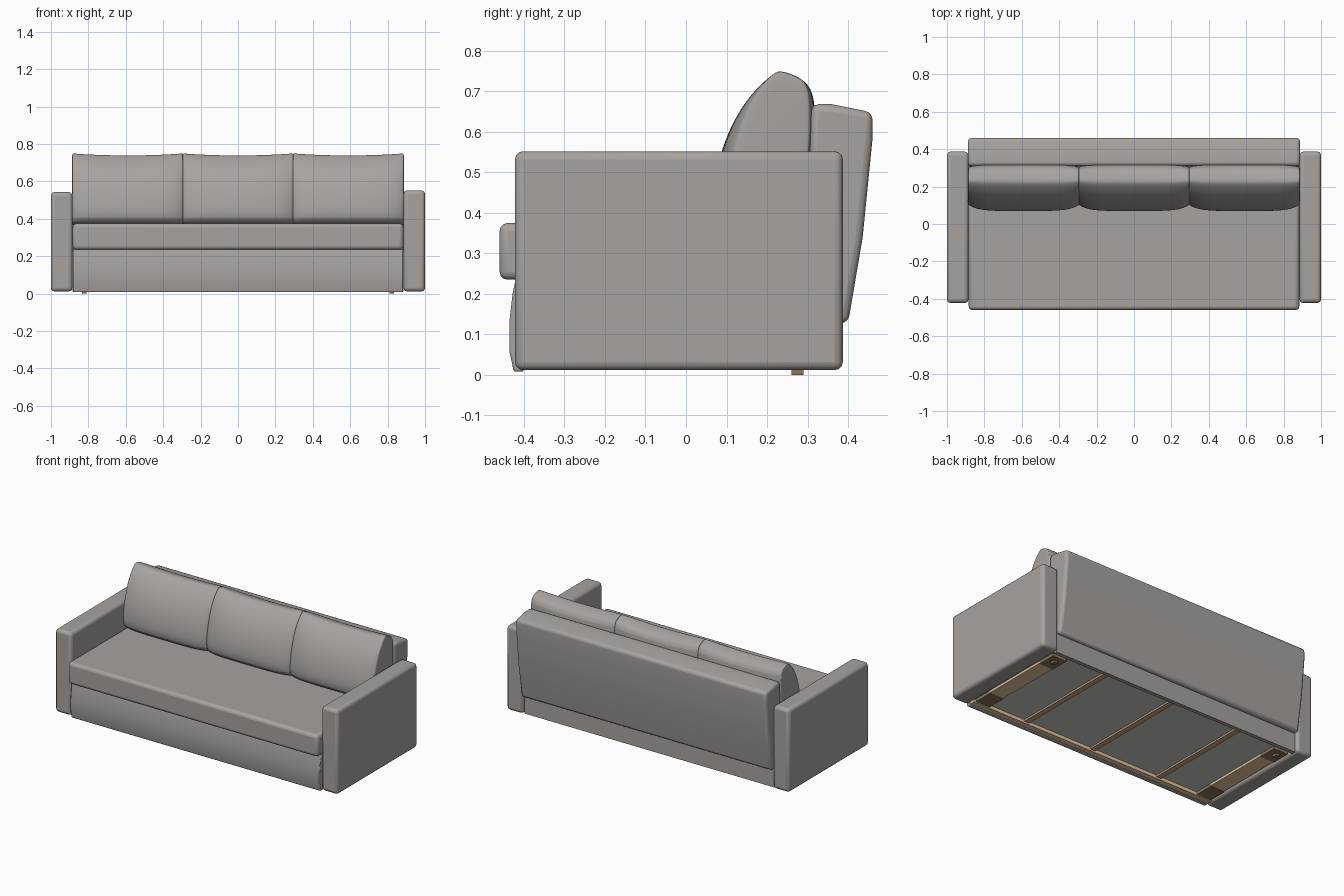
import bpy, bmesh, math
from mathutils import Vector

if "Cube" in bpy.data.objects:
    bpy.data.objects.remove(bpy.data.objects["Cube"], do_unlink=True)


def material(name, rgb):
    m = bpy.data.materials.new(name)
    m.use_nodes = True
    m.diffuse_color = (*rgb, 1)
    bsdf = next(n for n in m.node_tree.nodes if n.type == 'BSDF_PRINCIPLED')
    bsdf.inputs["Base Color"].default_value = (*rgb, 1)
    bsdf.inputs["Roughness"].default_value = 0.9
    return m


FABRIC = material("warm grey fabric", (0.385, 0.365, 0.35))
LINING = material("pale grey lining", (0.60, 0.59, 0.57))
PALE_WOOD = material("pale wood", (0.80, 0.58, 0.35))
TAN_WOOD = material("tan wood", (0.58, 0.40, 0.24))
BROWN_WOOD = material("brown wood", (0.27, 0.18, 0.10))


def finish(name, bm, mat, bevel=0, segments=3, subdivide=0):
    bmesh.ops.recalc_face_normals(bm, faces=bm.faces)
    mesh = bpy.data.meshes.new(name)
    bm.to_mesh(mesh)
    bm.free()
    mesh.materials.append(mat)
    ob = bpy.data.objects.new(name, mesh)
    bpy.context.collection.objects.link(ob)
    if bevel:
        mod = ob.modifiers.new("rounding", 'BEVEL')
        mod.width, mod.segments = bevel, segments
        mod.limit_method = 'ANGLE'
        mod.angle_limit = math.radians(35)
    if subdivide:
        mod = ob.modifiers.new("softness", 'SUBSURF')
        mod.levels = mod.render_levels = subdivide
    if bevel or subdivide:
        bpy.ops.object.select_all(action='DESELECT')
        ob.select_set(True)
        bpy.context.view_layer.objects.active = ob
        bpy.ops.object.shade_smooth_by_angle(angle=math.radians(40))
    return ob


def box(name, lo, hi, mat=FABRIC, bevel=0):
    lo, hi = Vector(lo), Vector(hi)
    bm = bmesh.new()
    bmesh.ops.create_cube(bm, size=1)
    for v in bm.verts:
        v.co = (lo + hi) / 2 + v.co * (hi - lo)
    return finish(name, bm, mat, bevel)


def loft(name, sections, mat=FABRIC, **kw):
    """Skin a list of equal closed rings and cap both ends."""
    bm = bmesh.new()
    rings = [[bm.verts.new(p) for p in ring] for ring in sections]
    n = len(rings[0])
    for a, b in zip(rings, rings[1:]):
        for i in range(n):
            j = (i + 1) % n
            bm.faces.new((a[i], a[j], b[j], b[i]))
    bm.faces.new(rings[0])
    bm.faces.new(rings[-1])
    return finish(name, bm, mat, **kw)


# Upholstered body
for side, label, top in ((1, "left", 0.552), (-1, "right", 0.543)):
    xs = sorted((side * 0.885, side * 1.0))
    box(label + "_arm", (xs[0], -0.422, 0.012), (xs[1], 0.387, top), bevel=0.02)

box("seat_cushion", (-0.884, -0.46, 0.235), (0.884, 0.30, 0.375), bevel=0.02)
box("base", (-0.88, -0.40, 0.04), (0.88, 0.36, 0.245))
box("base_lining", (-0.88, -0.385, 0.033), (0.88, 0.345, 0.041), LINING)
box("base_back_panel", (-0.884, 0.345, 0.012), (0.884, 0.37, 0.25))

# Front panel with a slightly bulging face
front = [(-0.40, 0.008), (-0.425, 0.008), (-0.436, 0.06), (-0.436, 0.13),
         (-0.428, 0.20), (-0.42, 0.238), (-0.40, 0.238)]
loft("front_panel", [[(x, y, z) for y, z in front] for x in (-0.882, 0.882)],
     bevel=0.005, segments=2)

# Backrest, raked and tapering downwards
back = [(0.31, 0.668), (0.36, 0.668), (0.46, 0.648), (0.46, 0.58), (0.436, 0.34),
        (0.40, 0.128), (0.365, 0.128), (0.30, 0.37)]
loft("backrest", [[(x, y, z) for y, z in back] for x in (-0.887, 0.887)], bevel=0.018)

# Back cushions: plump front, ridged top, pinched ends with peaked corners
plump = [(0.11, 0.365), (0.065, 0.40), (0.070, 0.48), (0.088, 0.56), (0.122, 0.645),
         (0.168, 0.708), (0.215, 0.745), (0.232, 0.748), (0.285, 0.733),
         (0.318, 0.708), (0.320, 0.60), (0.305, 0.48), (0.295, 0.365)]
stations = (-1, -0.99, -0.95, -0.8, -0.5, 0, 0.5, 0.8, 0.95, 0.99, 1)
for label, cx in (("right", -0.59), ("middle", 0), ("left", 0.59)):
    rings = []
    for u in stations:
        pinch = 1 - 0.2 * abs(u) ** 7
        inset = 0.94 if abs(u) == 1 else 1
        ring = []
        for y, z in plump:
            y = 0.25 + (y - 0.25) * pinch * inset
            z = 0.54 + (z - 0.54) * inset
            if z > 0.6:
                z += 0.012 * u * u - 0.008
            ring.append((cx + u * 0.298, y, z))
        rings.append(ring)
    loft(label + "_back_cushion", rings, subdivide=2)

# Timber frame underneath
box("front_rail", (-0.88, -0.40, 0.012), (0.88, -0.365, 0.04), PALE_WOOD)
for i, x in enumerate((-0.49, 0, 0.49)):
    box(f"cross_slat_{i + 1}", (x - 0.018, -0.365, 0.022), (x + 0.018, 0.345, 0.04),
        TAN_WOOD)
for side, label in ((1, "left"), (-1, "right")):
    x0, x1 = sorted((side * 0.77, side * 0.87))
    box(label + "_end_board", (x0, -0.24, 0.018), (x1, 0.20, 0.04), PALE_WOOD)
    for place, y in (("front", -0.30), ("rear", 0.26)):
        box(f"{label}_{place}_block", (x0, y - 0.06, 0.014), (x1, y + 0.06, 0.04),
            BROWN_WOOD)
    f0, f1 = sorted((side * 0.81, side * 0.835))
    box(label + "_foot", (f0, 0.26, 0), (f1, 0.29, 0.02), BROWN_WOOD)
